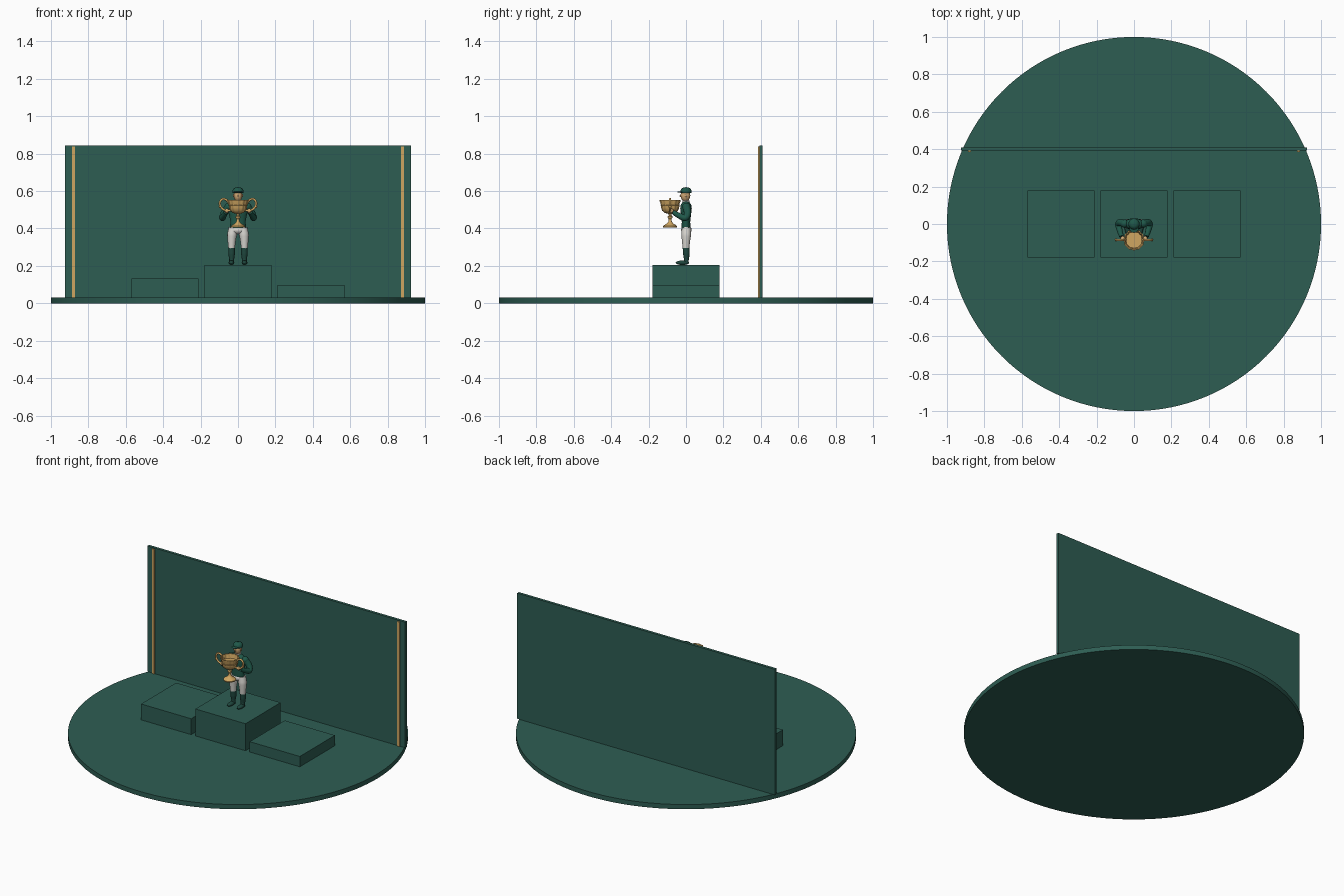
import bpy, bmesh, math
from mathutils import Vector

if "Cube" in bpy.data.objects:
    bpy.data.objects.remove(bpy.data.objects["Cube"])


def material(name, rgb):
    m = bpy.data.materials.new(name)
    m.diffuse_color = (*rgb, 1)
    m.use_nodes = True
    m.node_tree.nodes["Principled BSDF"].inputs["Base Color"].default_value = m.diffuse_color
    return m


GREEN = material("stage green", (0.027, 0.110, 0.086))
JACKET = material("jacket green", (0.014, 0.098, 0.068))
BOOT = material("boot green", (0.014, 0.065, 0.050))
GOLD = material("gold", (0.62, 0.38, 0.12))
SKIN = material("skin", (0.64, 0.40, 0.18))
WHITE = material("off white", (0.70, 0.68, 0.64))


def finish(bm, name, mat, angle=40):
    bmesh.ops.recalc_face_normals(bm, faces=bm.faces)
    me = bpy.data.meshes.new(name)
    bm.to_mesh(me)
    bm.free()
    me.materials.append(mat)
    for p in me.polygons:
        p.use_smooth = True
    me.set_sharp_from_angle(angle=math.radians(angle))
    ob = bpy.data.objects.new(name, me)
    bpy.context.scene.collection.objects.link(ob)
    return ob


def box(name, lo, hi, mat):
    bm = bmesh.new()
    bmesh.ops.create_cube(bm, size=1)
    lo, hi = Vector(lo), Vector(hi)
    bmesh.ops.scale(bm, vec=hi - lo, verts=bm.verts)
    bmesh.ops.translate(bm, vec=(lo + hi) / 2, verts=bm.verts)
    return finish(bm, name, mat)


def ball(name, centre, radii, mat):
    bm = bmesh.new()
    bmesh.ops.create_uvsphere(bm, u_segments=24, v_segments=14, radius=1)
    bmesh.ops.scale(bm, vec=radii, verts=bm.verts)
    bmesh.ops.translate(bm, vec=centre, verts=bm.verts)
    return finish(bm, name, mat)


def skin_rings(bm, rings):
    n = len(rings[0])
    for a, b in zip(rings, rings[1:]):
        for i in range(n):
            j = (i + 1) % n
            bm.faces.new((a[i], a[j], b[j], b[i]))
    bm.faces.new(rings[0])
    bm.faces.new(rings[-1])


def lathe(name, profile, mat, centre=(0, 0), depth=1, n=32, flute=None):
    """Turn (radius, height) points; depth squashes y, flute ripples the wall."""
    bm, rings = bmesh.new(), []
    for r, z in profile:
        ring = []
        for i in range(n):
            a = 2 * math.pi * i / n
            k = 1 + 0.035 * math.cos(12 * a) if flute and z > flute else 1
            ring.append(bm.verts.new((centre[0] + r * k * math.cos(a),
                                      centre[1] + r * k * depth * math.sin(a), z)))
        rings.append(ring)
    skin_rings(bm, rings)
    return finish(bm, name, mat)


def tube(name, points, radii, mat, n=14, sub=5):
    """Round limb along a smoothed path with changing radius."""
    pts = [Vector(p) for p in points]
    path, rad = [], []
    for i in range(len(pts) - 1):
        p0, p1, p2 = pts[max(i - 1, 0)], pts[i], pts[i + 1]
        p3 = pts[min(i + 2, len(pts) - 1)]
        for s in range(sub):
            t = s / sub
            path.append(0.5 * (2 * p1 + (p2 - p0) * t
                               + (2 * p0 - 5 * p1 + 4 * p2 - p3) * t * t
                               + (3 * p1 - p0 - 3 * p2 + p3) * t ** 3))
            rad.append(radii[i] + (radii[i + 1] - radii[i]) * t)
    path.append(pts[-1])
    rad.append(radii[-1])
    bm, rings, prev = bmesh.new(), [], None
    for i, p in enumerate(path):
        d = (path[min(i + 1, len(path) - 1)] - path[max(i - 1, 0)]).normalized()
        if prev is None:
            u = d.orthogonal().normalized()
        else:
            u = prev.rotation_difference(d) @ u
        prev, v = d, d.cross(u)
        rings.append([bm.verts.new(p + rad[i] * (u * math.cos(2 * math.pi * k / n)
                                                 + v * math.sin(2 * math.pi * k / n)))
                      for k in range(n)])
    skin_rings(bm, rings)
    return finish(bm, name, mat, 60)


# Stage: round floor, back wall and three steps
lathe("stage_floor", [(1, 0), (1, 0.03)], GREEN, n=128)
box("back_wall", (-0.925, 0.392, 0.03), (0.925, 0.41, 0.845), GREEN)
for label, x, top in (("left", -0.39, 0.133), ("centre", 0, 0.205), ("right", 0.39, 0.097)):
    box(label + "_step", (x - 0.18, -0.18, 0.03), (x + 0.18, 0.18, top), GREEN)

# Torso, neck, head
lathe("jacket", [(0.038, 0.395), (0.043, 0.41), (0.040, 0.435), (0.047, 0.47),
                 (0.055, 0.505), (0.052, 0.525), (0.036, 0.538), (0.016, 0.545)],
      JACKET, depth=0.56)
lathe("collar", [(0.019, 0.535), (0.018, 0.549)], WHITE, n=20)
tube("neck", [(0, 0, 0.53), (0, -0.002, 0.565)], [0.013, 0.013], SKIN)
ball("head", (0, -0.003, 0.577), (0.023, 0.026, 0.033), SKIN)
ball("nose", (0, -0.029, 0.573), (0.004, 0.005, 0.006), SKIN)
for s in (-1, 1):
    ball("ear", (s * 0.023, 0, 0.576), (0.004, 0.006, 0.009), SKIN)

# Cap with brim and button
lathe("cap", [(0.027, 0.589), (0.030, 0.594), (0.029, 0.603), (0.024, 0.613),
              (0.013, 0.619), (0.003, 0.620)], JACKET, centre=(0, 0), n=24)
ball("cap_brim", (0, -0.026, 0.595), (0.024, 0.021, 0.0035), JACKET)
ball("cap_button", (0, 0, 0.620), (0.004, 0.004, 0.003), JACKET)

# Hips, then mirrored legs, boots, arms and hands
ball("hips", (0, 0.002, 0.393), (0.048, 0.028, 0.024), WHITE)
for s, side in ((-1, "left"), (1, "right")):
    tube(side + "_breeches", [(s * 0.026, 0.002, 0.403), (s * 0.032, 0.001, 0.365),
                              (s * 0.034, 0, 0.325), (s * 0.034, 0, 0.282)],
         [0.024, 0.026, 0.021, 0.016], WHITE)
    tube(side + "_boot", [(s * 0.034, 0, 0.297), (s * 0.034, 0.002, 0.265),
                          (s * 0.034, 0.002, 0.235), (s * 0.034, 0, 0.212)],
         [0.018, 0.018, 0.013, 0.013], BOOT)
    ball(side + "_foot", (s * 0.035, -0.019, 0.217), (0.015, 0.036, 0.012), BOOT)
    ball(side + "_shoulder", (s * 0.05, 0.002, 0.516), (0.022, 0.022, 0.021), JACKET)
    tube(side + "_sleeve", [(s * 0.052, 0.002, 0.514), (s * 0.074, 0.008, 0.482),
                            (s * 0.083, -0.004, 0.457), (s * 0.075, -0.04, 0.470),
                            (s * 0.066, -0.068, 0.487)],
         [0.020, 0.019, 0.018, 0.015, 0.012], JACKET)
    ball(side + "_hand", (s * 0.060, -0.078, 0.494), (0.012, 0.013, 0.012), SKIN)

# Trophy: foot, stem, hollow fluted bowl
CUP = (0, -0.085)
lathe("trophy_foot", [(0.037, 0.405), (0.038, 0.412), (0.030, 0.419), (0.016, 0.427),
                      (0.009, 0.437), (0.008, 0.452), (0.013, 0.458), (0.013, 0.464),
                      (0.007, 0.470), (0.008, 0.484)], GOLD, centre=CUP)
lathe("trophy_bowl", [(0.009, 0.478), (0.028, 0.483), (0.041, 0.495), (0.047, 0.512),
                      (0.049, 0.535), (0.055, 0.548), (0.055, 0.553), (0.049, 0.553),
                      (0.045, 0.535), (0.041, 0.512), (0.030, 0.495), (0.006, 0.489)],
      GOLD, centre=CUP, n=72, flute=0.49)
lathe("trophy_band", [(0.049, 0.519), (0.051, 0.522), (0.049, 0.525)], GOLD, centre=CUP)

# Scrolled trophy handles
for s, side in ((-1, "left"), (1, "right")):
    loop = [(0.045, 0.530), (0.060, 0.551), (0.080, 0.558), (0.095, 0.545),
            (0.096, 0.524), (0.083, 0.505), (0.064, 0.496), (0.040, 0.496)]
    tube(side + "_handle", [(s * x, CUP[1], z) for x, z in loop], [0.006] * len(loop), GOLD, n=10)
    ball(side + "_handle_scroll", (s * 0.096, CUP[1], 0.516), (0.007, 0.008, 0.007), GOLD)

# Gold strips on the wall
for s, side in ((-1, "left"), (1, "right")):
    box(side + "_wall_strip", (s * 0.88 - 0.008, 0.386, 0.03),
        (s * 0.88 + 0.008, 0.393, 0.838), GOLD)
